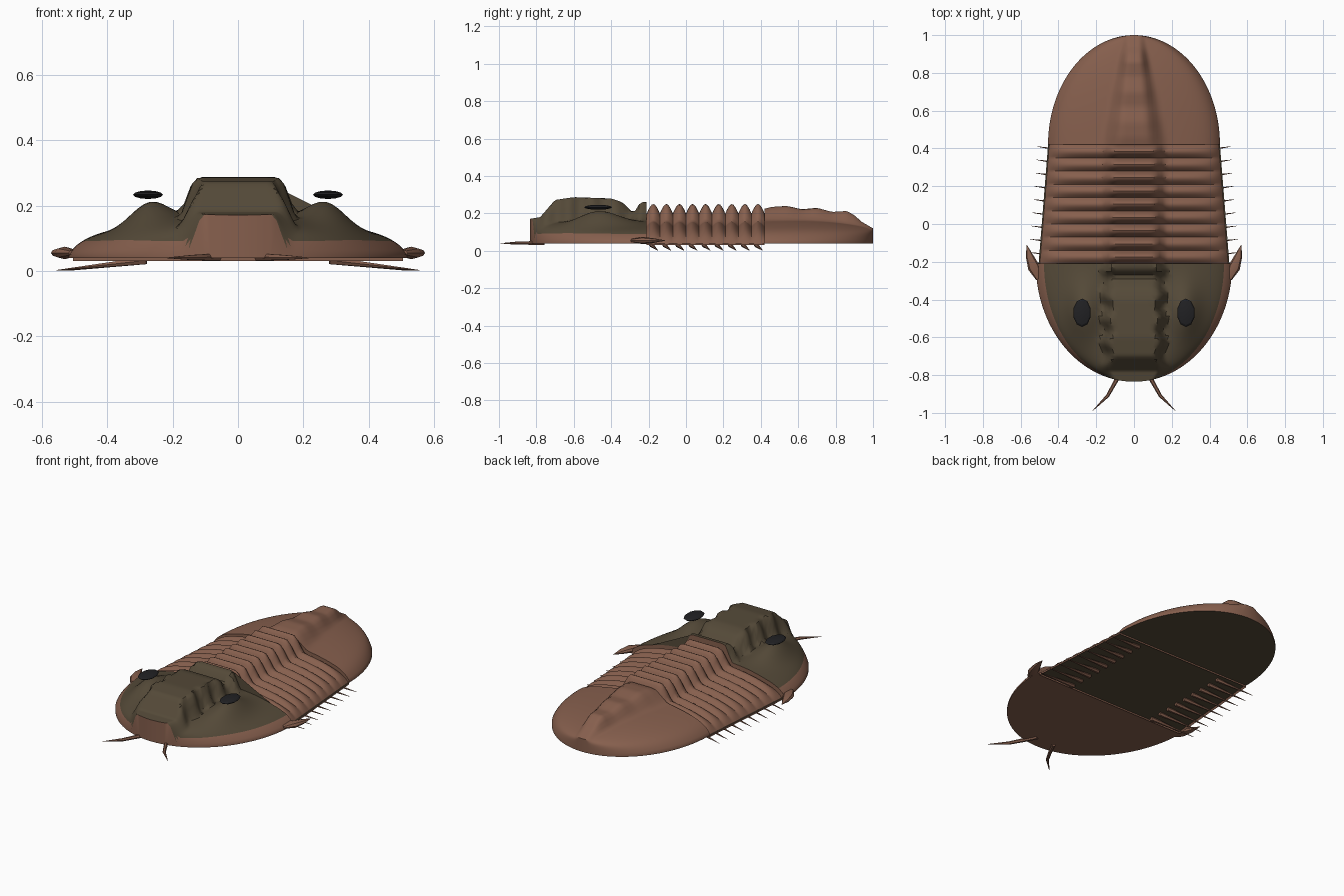
import bpy, bmesh, math
from mathutils import Vector

cube = bpy.data.objects.get("Cube")
if cube:
    bpy.data.objects.remove(cube, do_unlink=True)

BASE = 0.04       # underside level
HEAD_REAR, TAIL_START = -0.21, 0.42
SEGMENTS = 9


def material(name, color):
    m = bpy.data.materials.new(name)
    m.use_nodes = True
    m.diffuse_color = (*color, 1)
    m.node_tree.nodes["Principled BSDF"].inputs["Base Color"].default_value = (*color, 1)
    return m


brown = material("reddish brown", (0.24, 0.115, 0.075))
olive = material("dark olive", (0.09, 0.068, 0.04))
black = material("eye black", (0.015, 0.015, 0.017))


def finish(name, bm, mats, mirror=False, angle=40):
    bmesh.ops.recalc_face_normals(bm, faces=bm.faces)
    mesh = bpy.data.meshes.new(name)
    bm.to_mesh(mesh)
    bm.free()
    for m in mats:
        mesh.materials.append(m)
    ob = bpy.data.objects.new(name, mesh)
    bpy.context.collection.objects.link(ob)
    bpy.ops.object.select_all(action='DESELECT')
    ob.select_set(True)
    bpy.context.view_layer.objects.active = ob
    bpy.ops.object.shade_smooth_by_angle(angle=math.radians(angle))
    if mirror:
        ob.modifiers.new("Mirror", 'MIRROR')
    return ob


def step(a, b, x):
    t = min(max((x - a) / (b - a), 0), 1)
    return t * t * (3 - 2 * t)


def along(profile, y):
    """Linear reading of a (y, z) profile."""
    for (y0, z0), (y1, z1) in zip(profile, profile[1:]):
        if y <= y1:
            return z0 + (z1 - z0) * max(y - y0, 0) / (y1 - y0)
    return profile[-1][1]


def shell(name, ys, width, height, mats, under, rule=None, cols=56):
    """Closed plate: domed top from height(x, y, u), walls and a flat underside."""
    bm = bmesh.new()
    us = [math.sin(math.pi * (i / cols - 0.5)) * 0.5 + (i / cols - 0.5) for i in range(cols + 1)]
    top, low = [], []
    for y in ys:
        w = width(y)
        top.append([bm.verts.new((u * w, y, height(u * w, y, abs(u)))) for u in us])
        low.append([bm.verts.new((s * w, y, BASE)) for s in (-1, 1)])
    for r in range(len(ys) - 1):
        a, b, c, d = top[r], top[r + 1], low[r], low[r + 1]
        for i in range(cols):
            f = bm.faces.new((a[i], a[i + 1], b[i + 1], b[i]))
            if rule:
                f.material_index = rule(f.calc_center_median())
        bm.faces.new((a[0], b[0], d[0], c[0]))
        bm.faces.new((a[-1], c[1], d[1], b[-1]))
        bm.faces.new((c[0], d[0], d[1], c[1])).material_index = under
    for r in (0, -1):
        bm.faces.new([low[r][0]] + top[r] + [low[r][1]])
    return finish(name, bm, mats)


def tube(bm, path, sides=6, flat=1.0):
    """Tapering tube through (x, y, z, radius) points."""
    pts = [Vector(p[:3]) for p in path]
    rings = []
    for i, p in enumerate(pts):
        d = pts[min(i + 1, len(pts) - 1)] - pts[max(i - 1, 0)]
        q = d.to_track_quat('Z', 'Y')
        ring = []
        for k in range(sides):
            t = 2 * math.pi * k / sides
            o = q @ Vector((math.cos(t), math.sin(t), 0)) * path[i][3]
            o.z *= flat
            ring.append(bm.verts.new(p + o))
        rings.append(ring)
    for a, b in zip(rings, rings[1:]):
        for k in range(sides):
            n = (k + 1) % sides
            bm.faces.new((a[k], a[n], b[n], b[k]))
    bm.faces.new(rings[0])
    bm.faces.new(rings[-1])


def dome(u, rise=0.08):
    return 0.05 + 0.04 * (1 - u ** 14) + rise * (1 - u * u)


# Head shield with raised central lobe, eye mounds and a brown rim
LOBE = [(-0.84, 0.17), (-0.78, 0.18), (-0.7, 0.272), (-0.6, 0.287), (-0.4, 0.28),
        (-0.34, 0.26), (-0.28, 0.2), (-0.25, 0.25), (-0.235, 0.262), (-0.2, 0.262)]


def head_width(y):
    return max(0.52 * math.sqrt(max(1 - ((HEAD_REAR - y) / 0.625) ** 2, 0)), 0.004)


def head_height(x, y, u):
    mound = math.exp(-((abs(x) - 0.275) / 0.085) ** 2 - ((y + 0.47) / 0.15) ** 2)
    z = dome(u) + 0.075 * mound * (1 - u ** 4)
    half = 0.125 + 0.012 * math.cos(y * 50)
    s = 1 - step(half - 0.01, half + 0.05, abs(x))
    return z + (max(along(LOBE, y), z) - z) * s


ys = [HEAD_REAR - 0.625 * math.sin(math.pi / 2 * i / 48) for i in range(49)]
shell("head_shield", ys, head_width, head_height, [brown, olive], 0,
      lambda c: int(c.z > 0.092))

# Thin rear web of the head on its left side
bm = bmesh.new()
bm.faces.new([bm.verts.new((x, HEAD_REAR, z)) for x, z in
              ((0.12, 0.255), (0.51, 0.06), (0.14, 0.1))])
finish("head_rear_web", bm, [olive])

# Ribbed thorax
PITCH = (TAIL_START - HEAD_REAR) / SEGMENTS


def body_width(y):
    return 0.505 - 0.05 * (y - HEAD_REAR) / (TAIL_START - HEAD_REAR)


def body_height(x, y, u):
    arch = abs(math.sin(math.pi * (y - HEAD_REAR) / PITCH))
    side = dome(u, 0.07) - 0.02 + 0.025 * arch * (1 - u ** 6)
    axis = 0.2 + 0.05 * arch
    return side + (axis - side) * (1 - step(0.1, 0.17, abs(x)))


ys = [HEAD_REAR + PITCH * i / 8 for i in range(SEGMENTS * 8 + 1)]
shell("thorax", ys, body_width, body_height, [brown, olive], 1)

# Tail shield with a tapering, knobbed axis
RIDGE = [(0.42, 0.225), (0.46, 0.235), (0.54, 0.24), (0.62, 0.222), (0.7, 0.23),
         (0.78, 0.208), (0.86, 0.213), (0.9, 0.19), (0.94, 0.155), (1.0, 0.12)]


def tail_width(y):
    return max(0.455 * math.sqrt(max(1 - ((y - TAIL_START) / 0.58) ** 2, 0)), 0.004)


def tail_height(x, y, u):
    t = (y - TAIL_START) / 0.58
    z = dome(u, 0.08 - 0.05 * t ** 3)
    half = 0.13 - 0.09 * t
    s = 1 - step(half * 0.5, half * 1.4, abs(x))
    return z + (max(along(RIDGE, y), z) - z) * s


ys = [TAIL_START + 0.58 * math.sin(math.pi / 2 * i / 48) for i in range(49)]
shell("tail_shield", ys, tail_width, tail_height, [brown, olive], 1)

# Side spines under every thorax segment
bm = bmesh.new()
for i in range(SEGMENTS):
    y = HEAD_REAR + PITCH * i
    tip = body_width(y) + 0.05
    tube(bm, [(0.28, y + 0.025, 0.032, 0.013), (tip, y + 0.06, 0.002, 0.001)])
finish("thorax_spines", bm, [brown], mirror=True)

# Cheek spines at the rear corners of the head
bm = bmesh.new()
tube(bm, [(0.505, -0.29, 0.055, 0.015), (0.53, -0.23, 0.055, 0.032),
          (0.553, -0.17, 0.055, 0.02), (0.568, -0.11, 0.055, 0.001)], 8, 0.6)
finish("cheek_spines", bm, [brown], mirror=True)

# Antennae
bm = bmesh.new()
tube(bm, [(0.06, -0.76, 0.042, 0.012), (0.095, -0.83, 0.042, 0.011),
          (0.14, -0.91, 0.041, 0.009), (0.22, -0.99, 0.04, 0.001)])
finish("antennae", bm, [brown], mirror=True)

# Flat faceted eyes
bm = bmesh.new()
bmesh.ops.create_uvsphere(bm, u_segments=10, v_segments=6, radius=1)
for v in bm.verts:
    v.co = Vector((0.275 + v.co.x * 0.048, -0.47 + v.co.y * 0.075, 0.233 + v.co.z * 0.013))
finish("eyes", bm, [black], mirror=True, angle=20)
